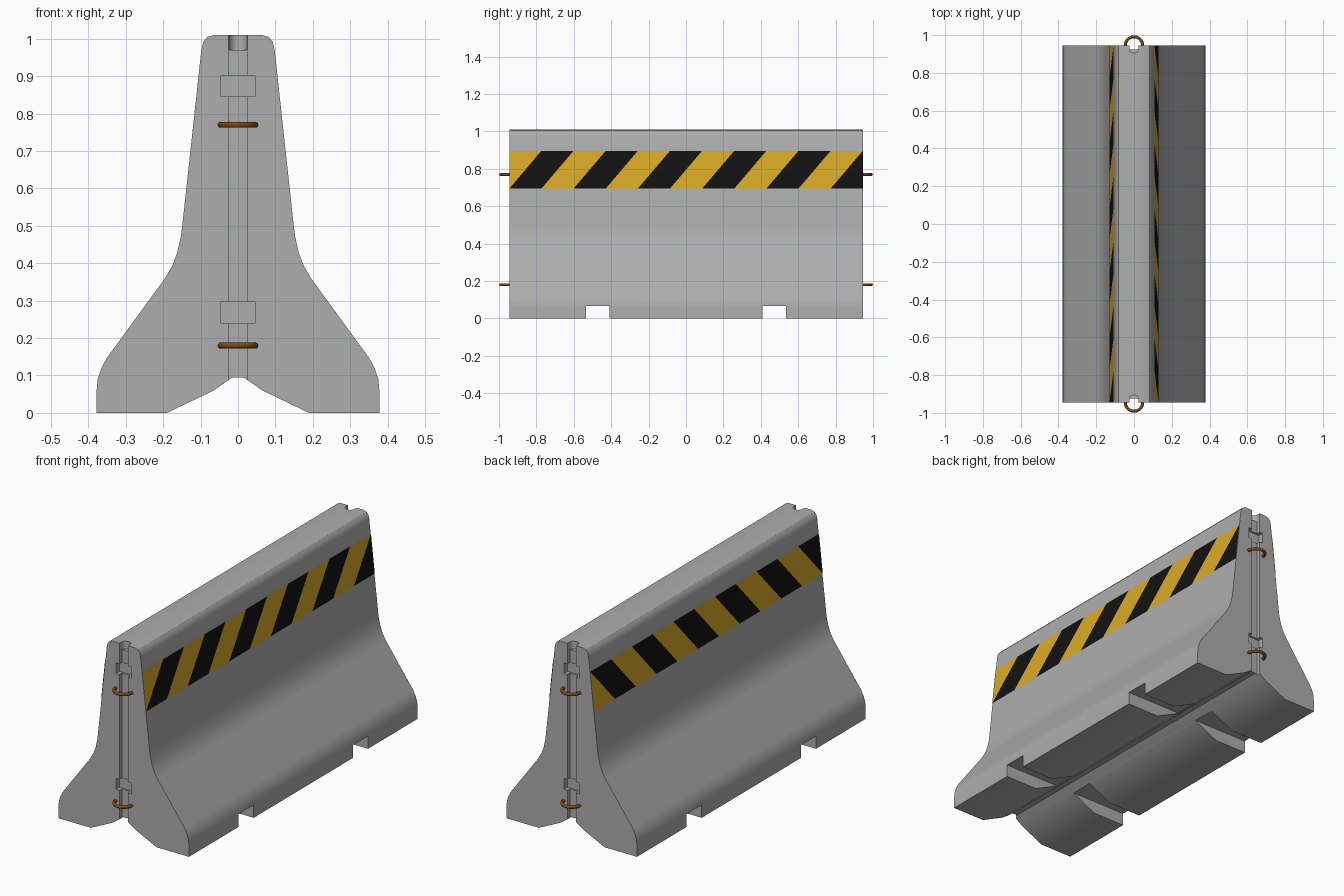
import bpy, bmesh, math
from mathutils import Vector

if "Cube" in bpy.data.objects:
    bpy.data.objects.remove(bpy.data.objects["Cube"])

END = 0.945           # half length of the concrete block


def material(name, r, g, b):
    m = bpy.data.materials.new(name)
    m.diffuse_color = (r, g, b, 1)
    m.use_nodes = True
    m.node_tree.nodes["Principled BSDF"].inputs["Base Color"].default_value = m.diffuse_color
    return m


concrete = material("concrete_grey", 0.42, 0.42, 0.42)
yellow = material("warning_yellow", 0.70, 0.40, 0.02)
black = material("warning_black", 0.006, 0.006, 0.006)
rust = material("rusty_steel", 0.20, 0.065, 0.008)


def add_mesh(name, bm, *mats):
    me = bpy.data.meshes.new(name)
    bm.to_mesh(me)
    bm.free()
    for m in mats:
        me.materials.append(m)
    ob = bpy.data.objects.new(name, me)
    bpy.context.collection.objects.link(ob)
    return ob


def activate(ob):
    bpy.ops.object.select_all(action='DESELECT')
    ob.select_set(True)
    bpy.context.view_layer.objects.active = ob


# Concrete body: mirrored half profile extruded along y
half = [(0.065, 1.01), (0.082, 1.005), (0.093, 0.992), (0.098, 0.97),
        (0.148, 0.51), (0.153, 0.47), (0.162, 0.43), (0.175, 0.395),
        (0.195, 0.36), (0.352, 0.145), (0.366, 0.118), (0.375, 0.09),
        (0.378, 0.06), (0.378, 0), (0.19, 0), (0.065, 0.06), (0.015, 0.095)]
profile = half + [(-x, z) for x, z in reversed(half)]
bm = bmesh.new()
face = bm.faces.new([bm.verts.new((x, -END, z)) for x, z in profile])
ext = bmesh.ops.extrude_face_region(bm, geom=[face])
bmesh.ops.translate(bm, vec=(0, 2 * END, 0),
                    verts=[v for v in ext["geom"] if isinstance(v, bmesh.types.BMVert)])
bmesh.ops.recalc_face_normals(bm, faces=bm.faces)
body = add_mesh("barrier_body", bm, concrete)


def cut(cutter):
    mod = body.modifiers.new("cut", 'BOOLEAN')
    mod.operation = 'DIFFERENCE'
    mod.solver = 'EXACT'
    mod.object = cutter
    activate(body)
    bpy.ops.object.modifier_apply(modifier=mod.name)
    bpy.data.objects.remove(cutter)


def cut_box(x, y0, y1, z0, z1):
    bm = bmesh.new()
    bmesh.ops.create_cube(bm, size=1)
    for v in bm.verts:
        v.co = Vector((v.co.x * 2 * x, (y0 + y1) / 2 + v.co.y * (y1 - y0),
                       (z0 + z1) / 2 + v.co.z * (z1 - z0)))
    cut(add_mesh("box_cutter", bm, concrete))


for s in (-1, 1):
    def end_box(x, depth, z0, z1):
        ys = sorted((s * (END - depth), s * (END + 0.1)))
        cut_box(x, ys[0], ys[1], z0, z1)

    # Lifting slots through the feet
    ys = sorted((s * 0.41, s * 0.535))
    cut_box(0.6, ys[0], ys[1], -0.1, 0.066)
    # Vertical groove and two wider pockets in each end
    end_box(0.025, 0.02, -0.1, 1.2)
    end_box(0.045, 0.03, 0.24, 0.297)
    end_box(0.045, 0.03, 0.846, 0.902)
    # Round pin seat at the top of the groove
    bm = bmesh.new()
    bmesh.ops.create_cone(bm, cap_ends=True, segments=24, radius1=0.0252,
                          radius2=0.0252, depth=0.2)
    bmesh.ops.translate(bm, vec=(0, s * 0.93, 1.07), verts=bm.verts)
    cut(add_mesh("pin_cutter", bm, concrete))

activate(body)
bpy.ops.object.shade_smooth_by_angle(angle=math.radians(30))

# Hazard bands: one thin sheet per side, sliced into slanted stripes
Z0, Z1 = 0.694, 0.896
W = 2 * END / 11


def wall_x(z):
    return 0.098 + (0.97 - z) * 0.05 / 0.46 + 0.002


for side, name in ((1, "right_hazard_band"), (-1, "left_hazard_band")):
    bm = bmesh.new()
    corners = [(-END, Z0), (END, Z0), (END, Z1), (-END, Z1)]
    if side < 0:
        corners.reverse()
    bm.faces.new([bm.verts.new((side * wall_x(z), y, z)) for y, z in corners])
    for k in range(11):
        bmesh.ops.bisect_plane(bm, geom=bm.verts[:] + bm.edges[:] + bm.faces[:], dist=1e-5,
                               plane_co=(0, -END + k * W, Z0), plane_no=(0, Z1 - Z0, -W))
    for f in bm.faces:
        c = f.calc_center_median()
        u = (c.y + END) / W - (c.z - Z0) / (Z1 - Z0)
        odd = math.floor(u) % 2
        f.material_index = 1 - odd if side > 0 else odd
    add_mesh(name, bm, yellow, black)

# Steel connecting loops at both ends
for s, end in ((-1, "front"), (1, "back")):
    for z, level in ((0.18, "lower"), (0.77, "upper")):
        cu = bpy.data.curves.new(end + "_" + level + "_loop", 'CURVE')
        cu.dimensions = '3D'
        cu.bevel_depth = 0.008
        cu.bevel_resolution = 3
        cu.use_fill_caps = True
        sp = cu.splines.new('POLY')
        n = 25
        sp.points.add(n - 1)
        for i in range(n):
            a = math.radians(-20 + 220 * i / (n - 1))
            sp.points[i].co = (0.046 * math.cos(a), s * (END + 0.046 * math.sin(a)), z, 1)
        cu.materials.append(rust)
        ob = bpy.data.objects.new(cu.name, cu)
        bpy.context.collection.objects.link(ob)
        activate(ob)
        bpy.ops.object.convert(target='MESH')
        bpy.ops.object.shade_smooth_by_angle(angle=math.radians(40))
